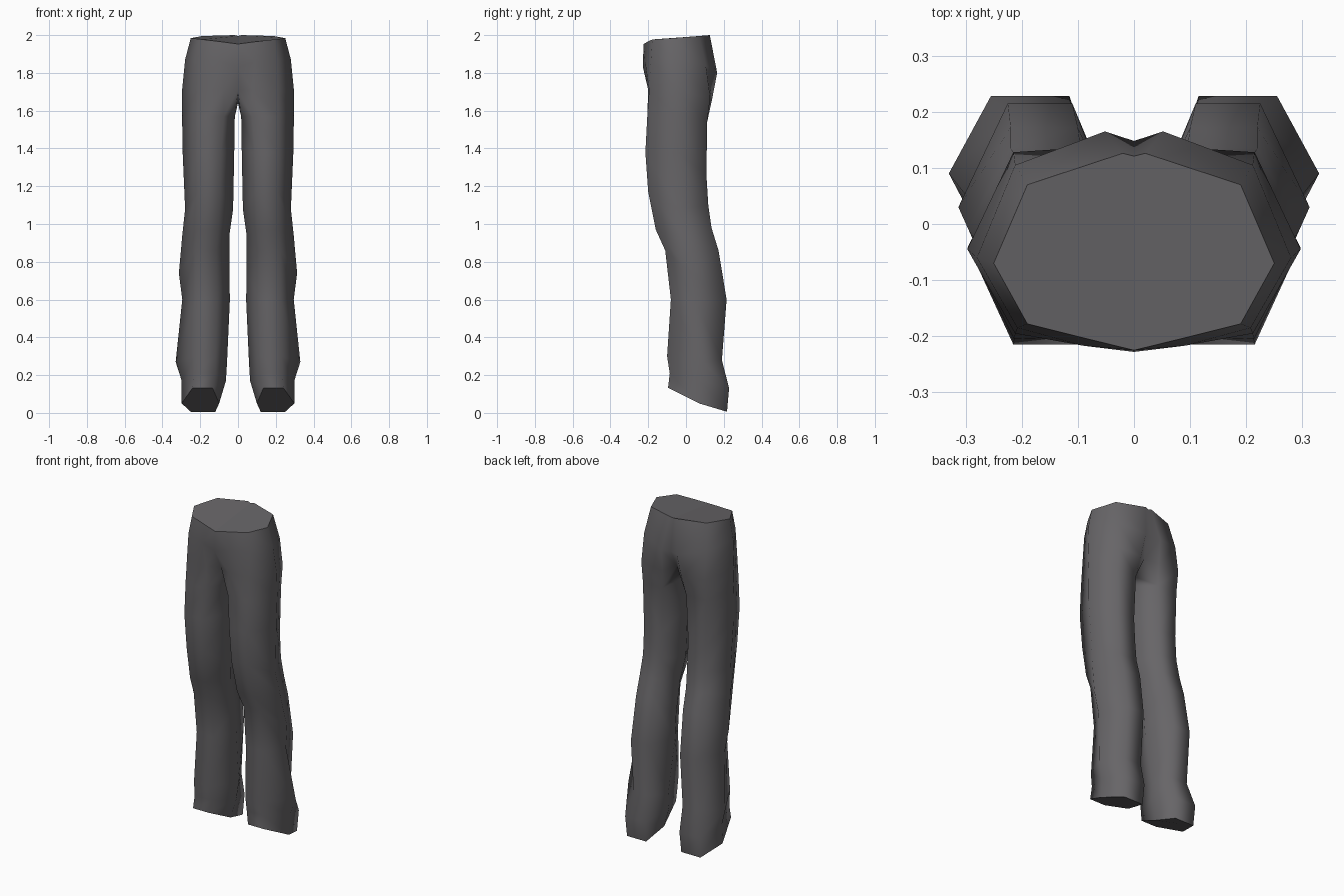
import bpy, bmesh

if "Cube" in bpy.data.objects:
    bpy.data.objects.remove(bpy.data.objects["Cube"])

cloth = bpy.data.materials.new("dark grey cloth")
cloth.diffuse_color = (0.135, 0.13, 0.137, 1)
cloth.use_nodes = True
cloth.node_tree.nodes["Principled BSDF"].inputs["Base Color"].default_value = cloth.diffuse_color

bm = bmesh.new()


def ring(points):
    return [bm.verts.new(p) for p in points]


def leg_ring(front, side, back, xs):
    """Six-sided section; front, side, back are (y, z)."""
    inner, outer, fi, fo, bi, bo = xs
    spots = ((fi, front), (fo, front), (outer, side), (bo, back), (bi, back), (inner, side))
    return ring((x, y, z) for x, (y, z) in spots)


# Hips: half sections from centre front round to centre back
hips = [
    ring([(0, -.225, 1.953), (.09, -.203, 1.965), (.19, -.178, 1.977), (.25, -.07, 1.984),
          (.19, .07, 1.995), (.02, .126, 2), (0, .121, 1.995)]),
    ring([(0, -.228, 1.83), (.09, -.217, 1.86), (.208, -.185, 1.87), (.28, -.06, 1.87),
          (.212, .105, 1.84), (.052, .165, 1.80), (0, .148, 1.80)]),
    ring([(0, -.165, 1.71), (.075, -.20, 1.71), (.212, -.195, 1.71), (.297, -.045, 1.70),
          (.215, .128, 1.67), (.065, .138, 1.66), (0, .09, 1.69)]),
]
for a, b in zip(hips, hips[1:]):
    for i in range(6):
        bm.faces.new((a[i], b[i], b[i + 1], a[i + 1]))

# Leg sections from thigh to hem
legs = [leg_ring(*r) for r in (
    ((-.205, 1.57), (-.04, 1.57), (.112, 1.54), (.017, .296, .075, .214, .08, .215)),
    ((-.215, 1.38), (-.045, 1.38), (.108, 1.26), (.02, .293, .09, .215, .09, .21)),
    ((-.20, 1.17), (-.035, 1.08), (.118, 1.10), (.026, .28, .095, .21, .09, .21)),
    ((-.16, .97), (-.01, .94), (.135, .98), (.046, .295, .105, .215, .095, .22)),
    ((-.11, .86), (.03, .74), (.172, .86), (.046, .313, .115, .225, .10, .22)),
    ((-.08, .60), (.045, .60), (.215, .60), (.043, .295, .11, .225, .11, .225)),
    ((-.10, .30), (.09, .27), (.19, .28), (.058, .33, .12, .23, .11, .225)),
    ((-.086, .21), (.075, .17), (.228, .13), (.064, .298, .12, .235, .115, .255)),
    ((-.095, .133), (.07, .05), (.217, .006), (.10, .298, .135, .24, .12, .25)),
)]
for a, b in zip(legs, legs[1:]):
    for i in range(6):
        j = (i + 1) % 6
        bm.faces.new((a[i], b[i], b[j], a[j]))

# Crotch join between hips and leg
h, t = hips[-1], legs[0]
crotch = bm.verts.new((0, -.035, 1.64))
for i in range(4):
    bm.faces.new((h[i + 1], t[i], t[i + 1], h[i + 2]))
bm.faces.new((h[0], t[0], h[1]))
bm.faces.new((h[0], crotch, t[5], t[0]))
bm.faces.new((crotch, h[6], t[4], t[5]))
bm.faces.new((h[6], h[5], t[4]))

for f in bm.faces:
    f.smooth = True

# Flat waist and hem caps with crisp rims
caps = [bm.faces.new(hips[0]), bm.faces.new(legs[-1])]
bmesh.ops.recalc_face_normals(bm, faces=bm.faces[:])
for cap in caps:
    for e in cap.edges:
        e.smooth = len(e.link_faces) < 2

# Mirror to the other side
dup = bmesh.ops.mirror(bm, geom=bm.verts[:] + bm.edges[:] + bm.faces[:],
                       axis='X', merge_dist=0.0005)
bmesh.ops.remove_doubles(bm, verts=bm.verts[:], dist=0.0005)
bmesh.ops.recalc_face_normals(bm, faces=bm.faces[:])

mesh = bpy.data.meshes.new("trousers")
bm.to_mesh(mesh)
bm.free()
mesh.materials.append(cloth)
trousers = bpy.data.objects.new("trousers", mesh)
bpy.context.collection.objects.link(trousers)
